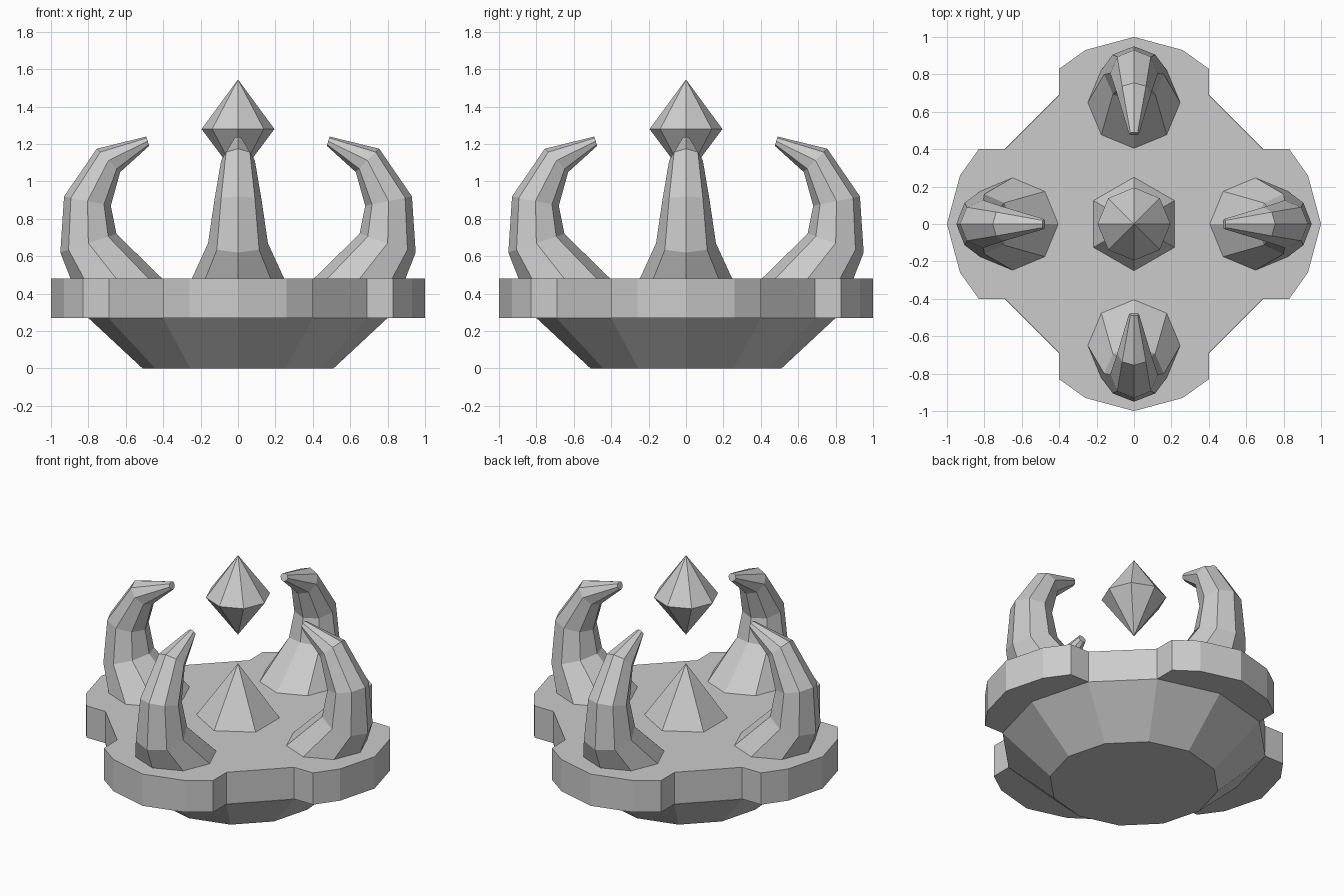
import bpy, bmesh
from math import cos, sin, pi, tau
from mathutils import Vector, Matrix

cube = bpy.data.objects.get("Cube")
if cube:
    bpy.data.objects.remove(cube)

stone = bpy.data.materials.new("grey_stone")
stone.use_nodes = True
GREY = (0.6, 0.6, 0.6, 1)
stone.diffuse_color = GREY
stone.node_tree.nodes["Principled BSDF"].inputs["Base Color"].default_value = GREY


def loft(name, rings, turn=0):
    """Skin a stack of rings (a one-point ring is a tip) and cap open ends."""
    bm = bmesh.new()
    loops = [[bm.verts.new(p) for p in ring] for ring in rings]
    for a, b in zip(loops, loops[1:]):
        n = max(len(a), len(b))
        for i in range(n):
            j = (i + 1) % n
            quad = [a[i % len(a)], a[j % len(a)], b[j % len(b)], b[i % len(b)]]
            bm.faces.new(list(dict.fromkeys(quad)))
    for end in (loops[0], loops[-1]):
        if len(end) > 2:
            bm.faces.new(end)
    bmesh.ops.recalc_face_normals(bm, faces=bm.faces)
    bmesh.ops.rotate(bm, verts=bm.verts, matrix=Matrix.Rotation(turn, 3, 'Z'))
    mesh = bpy.data.meshes.new(name)
    bm.to_mesh(mesh)
    bm.free()
    mesh.materials.append(stone)
    obj = bpy.data.objects.new(name, mesh)
    bpy.context.collection.objects.link(obj)


def ring(sides, radius, z, start=0):
    return [(radius * cos(start + tau * i / sides),
             radius * sin(start + tau * i / sides), z) for i in range(sides)]


# Tapered foot
loft("foot", [ring(12, 0.51, 0), ring(12, 0.8, 0.27)])

# Four-lobed plate: one lobe outline repeated around the centre
lobe = [(0.69, -0.4), (0.83, -0.4), (0.93, -0.26), (1, 0),
        (0.93, 0.26), (0.83, 0.4), (0.69, 0.4)]
outline = [Matrix.Rotation(k * pi / 2, 2) @ Vector(p) for k in range(4) for p in lobe]
loft("plate", [[(p.x, p.y, z) for p in outline] for z in (0.27, 0.48)])

# Curved horns: inner point, outer point and half width of each section
sections = [((0.405, 0.48), (0.895, 0.48), 0.247),
            ((0.65, 0.72), (0.95, 0.62), 0.16),
            ((0.68, 0.87), (0.93, 0.92), 0.127),
            ((0.63, 1.05), (0.755, 1.175), 0.09),
            ((0.475, 1.19), (0.49, 1.24), 0.027)]


def horn_ring(inner, outer, half_width):
    a, b = Vector(inner), Vector(outer)
    mid, arm = (a + b) / 2, (b - a) / 2
    points = []
    for i in range(8):
        t = tau * i / 8
        p = mid + arm * cos(t)
        points.append((p.x, half_width * sin(t), p.y))
    return points


for k, side in enumerate(("left", "back", "right", "front")):
    loft(side + "_horn", [horn_ring(*s) for s in sections], k * pi / 2)

# Central spike and the crystal floating above it
loft("spike", [ring(6, 0.25, 0.48, pi / 2), [(0, 0, 0.83)]])
loft("crystal", [[(0, 0, 1.02)], ring(8, 0.195, 1.28), [(0, 0, 1.545)]])
